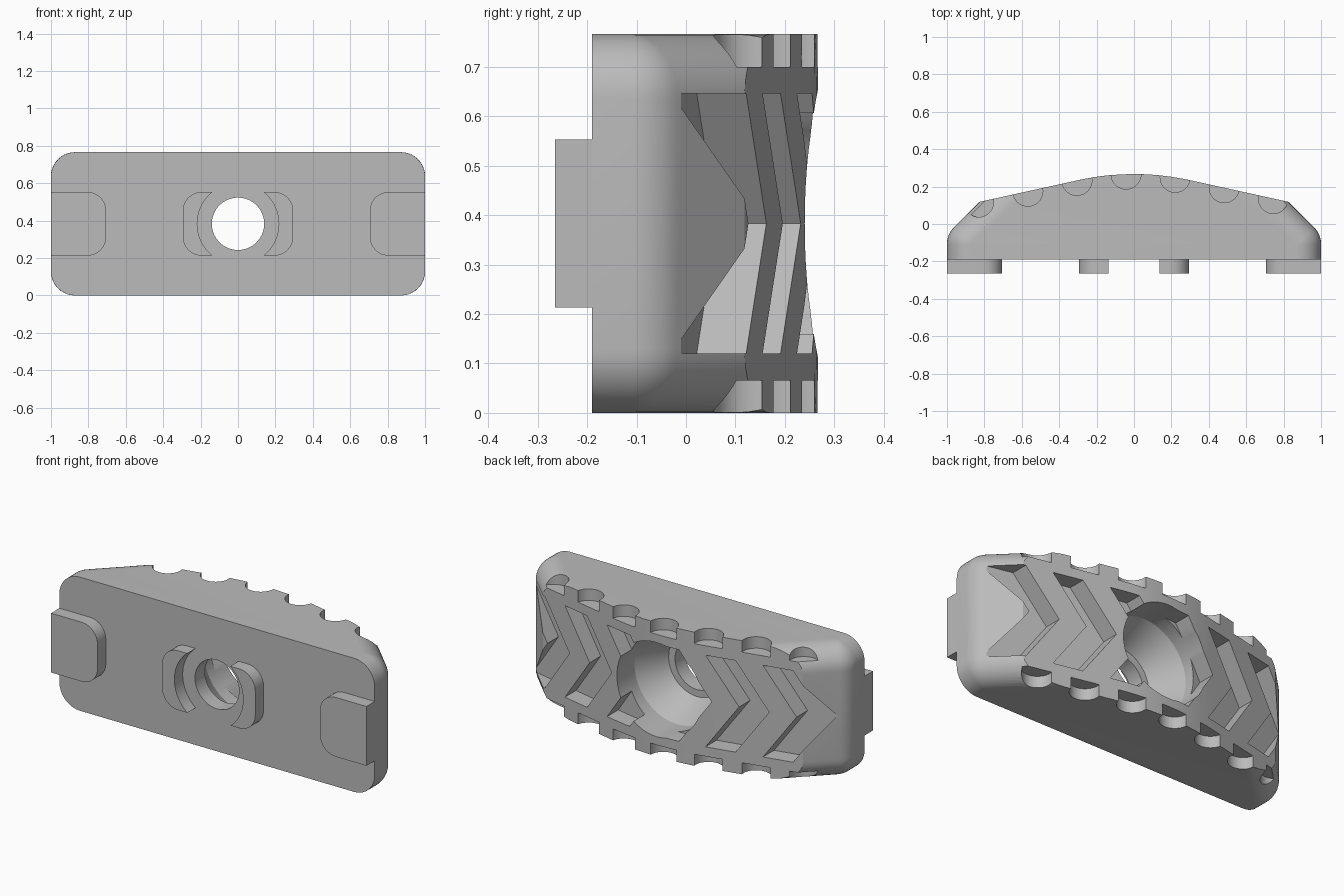
import bpy, bmesh, math

cube = bpy.data.objects.get("Cube")
if cube:
    bpy.data.objects.remove(cube, do_unlink=True)

H, MID = 0.766, 0.383      # block height and its middle
FRONT, R = -0.19, 0.13     # front face and corner radius

gray = bpy.data.materials.new("gray")
gray.use_nodes = True
gray.diffuse_color = (0.5, 0.5, 0.5, 1)
gray.node_tree.nodes["Principled BSDF"].inputs["Base Color"].default_value = (0.5, 0.5, 0.5, 1)


def crown(x):
    """Height of the back surface: flat flanks joined by a rounded middle."""
    x = abs(x)
    return 0.267 - 0.3667 * x * x if x < 0.3 else 0.3 - 0.22 * x


def loft(name, rings, helper=False):
    """Skin a list of equal-length rings and cap both ends."""
    bm = bmesh.new()
    rows = [[bm.verts.new(p) for p in ring] for ring in rings]
    n = len(rows[0])
    for a, b in zip(rows, rows[1:]):
        for i in range(n):
            bm.faces.new((a[i], a[(i + 1) % n], b[(i + 1) % n], b[i]))
    bm.faces.new(rows[0])
    bm.faces.new(rows[-1])
    bmesh.ops.recalc_face_normals(bm, faces=bm.faces)
    mesh = bpy.data.meshes.new(name)
    bm.to_mesh(mesh)
    bm.free()
    ob = bpy.data.objects.new(name, mesh)
    bpy.context.collection.objects.link(ob)
    mesh.materials.append(gray)
    ob.hide_render = helper
    return ob


def circle(r, n=64):
    return [(r * math.cos(2 * math.pi * i / n), r * math.sin(2 * math.pi * i / n)) for i in range(n)]


def cut(target, cutters):
    """Subtract every cutter, then remove the cutters."""
    bpy.context.view_layer.objects.active = target
    for c in cutters:
        mod = target.modifiers.new("cut", "BOOLEAN")
        mod.operation, mod.solver, mod.object = "DIFFERENCE", "EXACT", c
        bpy.ops.object.modifier_apply(modifier=mod.name)
        bpy.data.objects.remove(c, do_unlink=True)


def smooth(ob):
    bpy.ops.object.select_all(action="DESELECT")
    ob.select_set(True)
    bpy.context.view_layer.objects.active = ob
    bpy.ops.object.shade_smooth_by_angle(angle=math.radians(25))


# Block: end outline shrinks towards top and bottom to round the corners
def section(d, z):
    r = R + 0.001 - d
    side = [(1 - d, FRONT)]
    for i in range(9):
        a = math.radians(45 * i / 8)
        side.append((1 - R + r * math.cos(a), -0.11 + r * math.sin(a)))
    tip = (0.944 - d * math.sqrt(2) - 0.3) / 0.78
    back = [(tip * (1 - i / 12), crown(tip * (1 - i / 12))) for i in range(25)]
    outline = side + back + [(-x, y) for x, y in reversed(side)]
    return [(x, y, z) for x, y in outline]


steps = [math.radians(90 * i / 10) for i in range(11)]
lower = [(R * (1 - math.sin(a)), R * (1 - math.cos(a))) for a in steps]
layers = lower + [(d, H - z) for d, z in reversed(lower)]
block = loft("block", [section(d, z) for d, z in layers])

cutters = []

# Scalloped notches along the top and bottom edges
for i in range(7):
    cx = -0.83 + 0.2625 * i
    cy = crown(cx)
    for z0, z1 in ((-0.1, 0.066), (H - 0.066, H + 0.1)):
        cutters.append(loft("notch_cutter", [[(cx + x, cy + y, z) for x, y in circle(0.08, 40)]
                                             for z in (z0, z1)], True))

# Chevron grooves with a floor that follows the back surface
half, shift, width = 0.2625, -0.185, 0.165
for i in range(6):
    x0 = 0.81 - 0.316 * i
    rings = []
    for k in range(-8, 9):
        z = MID + half * k / 8
        dx = shift * (1 - abs(k) / 8)
        xs = [x0 + dx + width * j / 4 for j in range(5)]
        floor = [(x, crown(x) - 0.1, z) for x in xs]
        rings.append(floor + [(xs[-1], 0.5, z), (xs[0], 0.5, z)])
    cutters.append(loft("groove_cutter", rings, True))

# Stepped bolt hole: bore, cone and straight recess
hole = [(0.14, -0.4), (0.14, -0.1), (0.18, -0.1), (0.27, 0.08), (0.27, 0.5)]
cutters.append(loft("hole_cutter", [[(x, y, MID + z) for x, z in circle(r)] for r, y in hole], True))
cut(block, cutters)
smooth(block)


# Locating tabs on the front
def tab(name, inner, outer, round_outer, s):
    r, hz = 0.1, 0.17
    a, b = (inner, outer) if round_outer else (-outer, -inner)
    top = [(a, hz)]
    for i in range(9):
        t = math.radians(90 - 90 * i / 8)
        top.append((b - r + r * math.cos(t), hz - r + r * math.sin(t)))
    pts = top + [(x, -z) for x, z in reversed(top)]
    k = s if round_outer else -s
    return loft(name, [[(k * x, y, MID + z) for x, z in pts] for y in (-0.265, FRONT + 0.002)])


for s, side in ((1, "left"), (-1, "right")):
    end = tab(side + "_end_tab", 0.705, 1.0, False, s)
    collar = tab(side + "_collar_tab", 0.05, 0.295, True, s)
    cut(collar, [loft("collar_cutter", [[(x, y, MID + z) for x, z in circle(0.218)]
                                        for y in (-0.5, 0.3)], True)])
    smooth(end)
    smooth(collar)
